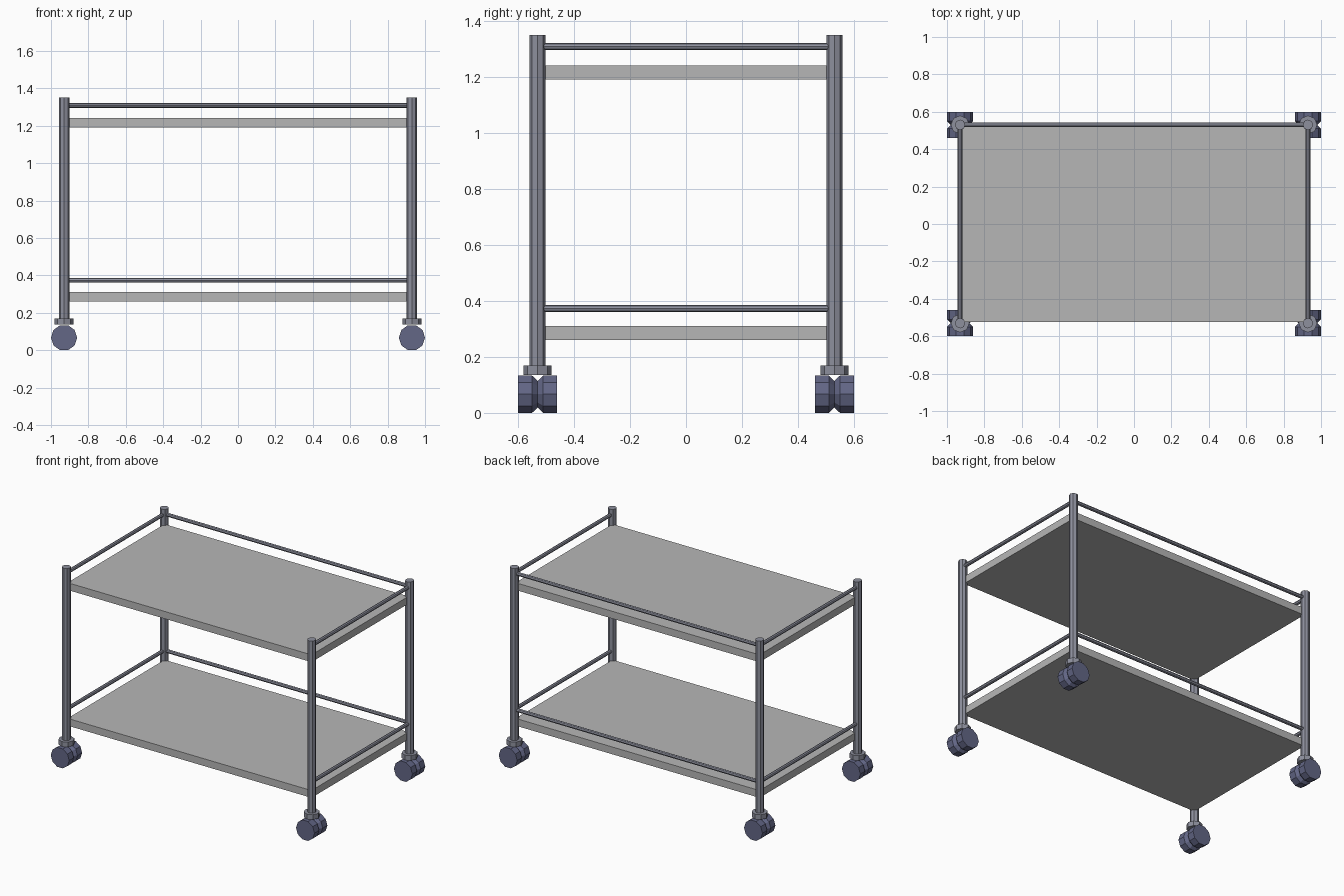
import bpy, bmesh, math
from mathutils import Vector

if "Cube" in bpy.data.objects:
    bpy.data.objects.remove(bpy.data.objects["Cube"])


def material(name, rgb):
    m = bpy.data.materials.new(name)
    m.diffuse_color = (*rgb, 1.0)
    m.use_nodes = True
    m.node_tree.nodes["Principled BSDF"].inputs["Base Color"].default_value = m.diffuse_color
    return m


METAL = material("blue grey metal", (0.27, 0.28, 0.34))
SHELF = material("light grey shelf", (0.47, 0.47, 0.47))
WHEEL = material("dark blue wheel", (0.125, 0.135, 0.24))


def finish(bm, name, mat):
    bmesh.ops.recalc_face_normals(bm, faces=bm.faces)
    me = bpy.data.meshes.new(name)
    bm.to_mesh(me)
    bm.free()
    me.materials.append(mat)
    ob = bpy.data.objects.new(name, me)
    bpy.context.collection.objects.link(ob)
    return ob


def lathe(name, a, b, profile, sides, mat):
    """Loft n-sided rings between a and b; profile = (fraction, radius)."""
    a, b = Vector(a), Vector(b)
    d = (b - a).normalized()
    u = Vector((0, 0, 1)) if abs(d.x) > 0.5 else Vector((1, 0, 0))
    v = d.cross(u)
    bm = bmesh.new()
    rings = []
    for t, r in profile:
        ring = []
        for i in range(sides):
            ang = 2 * math.pi * i / sides
            ring.append(bm.verts.new(a.lerp(b, t) + r * (u * math.cos(ang) + v * math.sin(ang))))
        rings.append(ring)
    for r0, r1 in zip(rings, rings[1:]):
        for i in range(sides):
            j = (i + 1) % sides
            bm.faces.new((r0[i], r0[j], r1[j], r1[i]))
    bm.faces.new(rings[0])
    bm.faces.new(rings[-1])
    return finish(bm, name, mat)


def rod(name, a, b, r, sides, mat):
    return lathe(name, a, b, [(0, r), (1, r)], sides, mat)


PX, PY = 0.93, 0.53
WR = 0.07                                  # wheel radius
WZ = WR * math.sin(math.radians(72))       # flat side of the decagon on the floor

# Corner posts with collars and grooved casters
for sx, side in ((-1, "left"), (1, "right")):
    for sy, end in ((-1, "front"), (1, "back")):
        x, y = sx * PX, sy * PY
        tag = f"{end}_{side}"
        rod(f"post_{tag}", (x, y, 0.165), (x, y, 1.35), 0.028, 8, METAL)
        rod(f"collar_{tag}", (x, y, 0.136), (x, y, 0.17), 0.05, 8, METAL)
        lathe(f"wheel_{tag}", (x, y - 0.07, WZ), (x, y + 0.07, WZ),
              [(0, WR), (0.36, WR), (0.5, 0.05), (0.64, WR), (1, WR)], 10, WHEEL)

# Shelves and guard rails (the front stays open)
for level, z_shelf, z_rail in (("lower", 0.285, 0.373), ("upper", 1.215, 1.308)):
    bm = bmesh.new()
    bmesh.ops.create_cube(bm, size=1)
    bmesh.ops.scale(bm, vec=(1.85, 1.05, 0.05), verts=bm.verts)
    bmesh.ops.translate(bm, vec=(0, 0, z_shelf), verts=bm.verts)
    finish(bm, f"{level}_shelf", SHELF)
    rod(f"{level}_back_rail", (-PX, PY, z_rail), (PX, PY, z_rail), 0.0125, 8, METAL)
    for sx, side in ((-1, "left"), (1, "right")):
        rod(f"{level}_{side}_rail", (sx * PX, -PY, z_rail), (sx * PX, PY, z_rail), 0.0125, 8, METAL)
